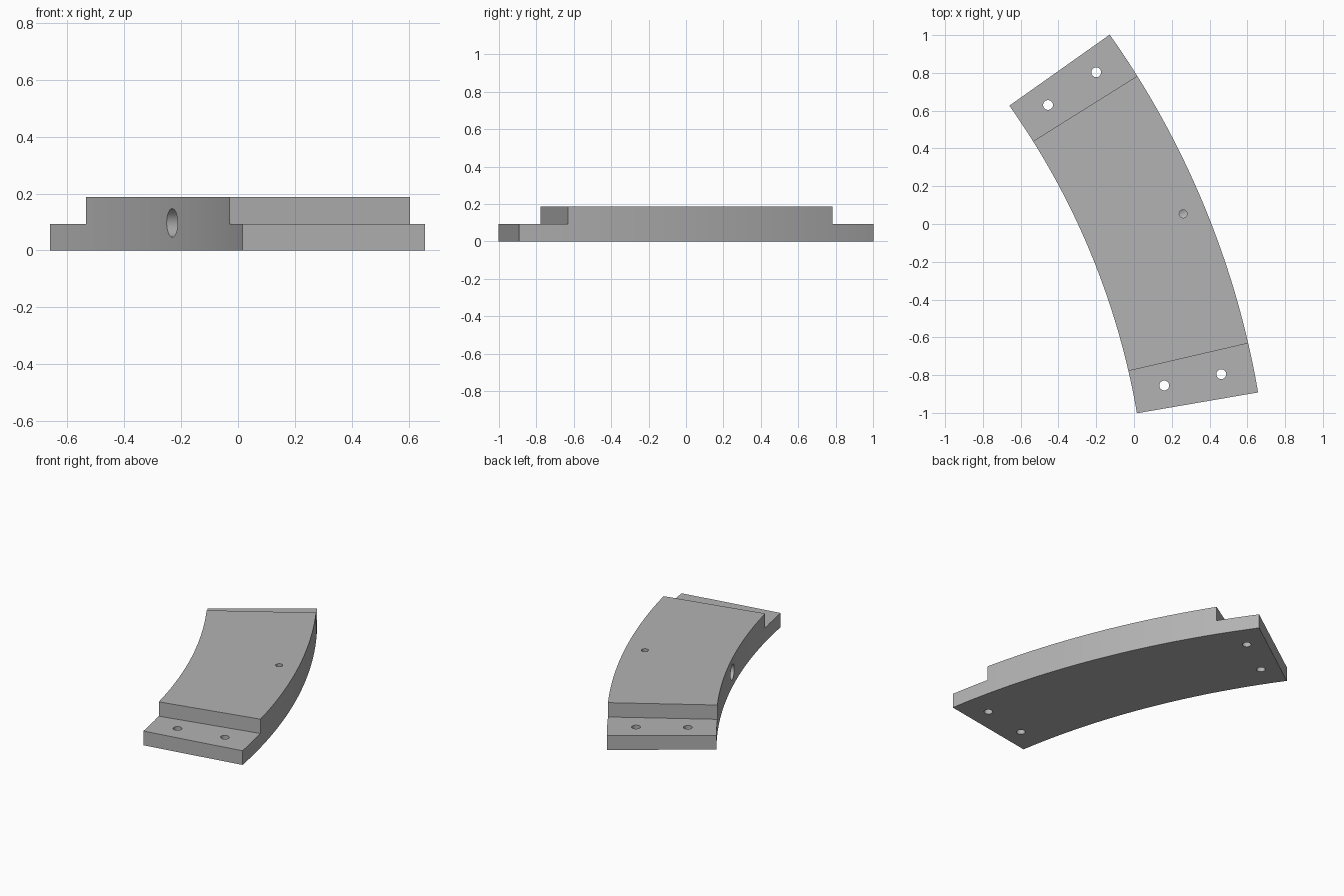
import bpy
import bmesh
from math import radians, sin, cos, pi
from mathutils import Vector, Matrix

cube = bpy.data.objects.get("Cube")
if cube:
    bpy.data.objects.remove(cube, do_unlink=True)

# Arc layout
CENTRE = Vector((-3.913, -1.677, 0))
R_IN, R_OUT = 3.986, 4.637
A_START, A_END = 9.75, 35.3
STEP_START, STEP_END = 13.03, 32.05
MID = radians((A_START + A_END) / 2)
HEIGHT, LEDGE = 0.187, 0.093


def add_object(name, bm):
    bmesh.ops.recalc_face_normals(bm, faces=bm.faces)
    mesh = bpy.data.meshes.new(name)
    bm.to_mesh(mesh)
    bm.free()
    obj = bpy.data.objects.new(name, mesh)
    bpy.context.collection.objects.link(obj)
    return obj


def sector(name, r0, r1, a0, a1, z0, z1, steps):
    """Solid ring segment between two radii and two angles."""
    angles = [radians(a0 + (a1 - a0) * i / steps) for i in range(steps + 1)]
    outline = [(r0, a) for a in angles] + [(r1, a) for a in reversed(angles)]
    bm = bmesh.new()
    verts = [bm.verts.new(CENTRE + Vector((r * cos(a), r * sin(a), z0))) for r, a in outline]
    base = bm.faces.new(verts)
    top = bmesh.ops.extrude_face_region(bm, geom=[base])["geom"]
    moved = [v for v in top if isinstance(v, bmesh.types.BMVert)]
    bmesh.ops.translate(bm, verts=moved, vec=(0, 0, z1 - z0))
    return add_object(name, bm)


def drill(name, radius, start, end):
    """Round cutter running from one point to another."""
    axis = end - start
    turn = axis.to_track_quat('Z', 'Y').to_matrix().to_4x4()
    bm = bmesh.new()
    bmesh.ops.create_cone(bm, cap_ends=True, segments=32, radius1=radius, radius2=radius,
                          depth=axis.length,
                          matrix=Matrix.Translation((start + end) / 2) @ turn)
    return add_object(name, bm)


# Curved body
body = sector("curved_segment", R_IN, R_OUT, A_START, A_END, 0, HEIGHT, 48)

# Stepped ledges at both ends
cutters = [
    sector("ledge_cutter", R_IN - 0.2, R_OUT + 0.2, a0, a1, LEDGE, HEIGHT + 0.1, 4)
    for a0, a1 in ((A_START - 4, STEP_START), (STEP_END, A_END + 4))
]

# Bolt holes through the ledges
for x, y in ((0.16, -0.855), (0.462, -0.795), (-0.455, 0.63), (-0.2, 0.803)):
    cutters.append(drill("bolt_cutter", 0.026, Vector((x, y, -0.1)), Vector((x, y, 0.3))))

# Blind radial bore from the inner wall, met by a small hole from the top
out = Vector((cos(MID), sin(MID), 0))
bore_z = Vector((0, 0, 0.097))
cutters.append(drill("bore_cutter", 0.05, CENTRE + out * (R_IN - 0.1) + bore_z,
                     CENTRE + out * 4.55 + bore_z))
pin = CENTRE + out * 4.518
cutters.append(drill("pin_cutter", 0.021, pin + bore_z, pin + Vector((0, 0, 0.3))))

bpy.context.view_layer.objects.active = body
for cutter in cutters:
    cutter.hide_render = True
    mod = body.modifiers.new("cut", 'BOOLEAN')
    mod.operation = 'DIFFERENCE'
    mod.solver = 'EXACT'
    mod.object = cutter
    bpy.ops.object.modifier_apply(modifier=mod.name)
    bpy.data.objects.remove(cutter, do_unlink=True)

# Single grey finish
grey = bpy.data.materials.new("plain_grey")
grey.use_nodes = True
colour = (0.45, 0.45, 0.45, 1)
grey.diffuse_color = colour
grey.node_tree.nodes["Principled BSDF"].inputs["Base Color"].default_value = colour
body.data.materials.clear()
body.data.materials.append(grey)

bpy.ops.object.select_all(action='DESELECT')
body.select_set(True)
bpy.ops.object.shade_smooth_by_angle(angle=radians(30))
